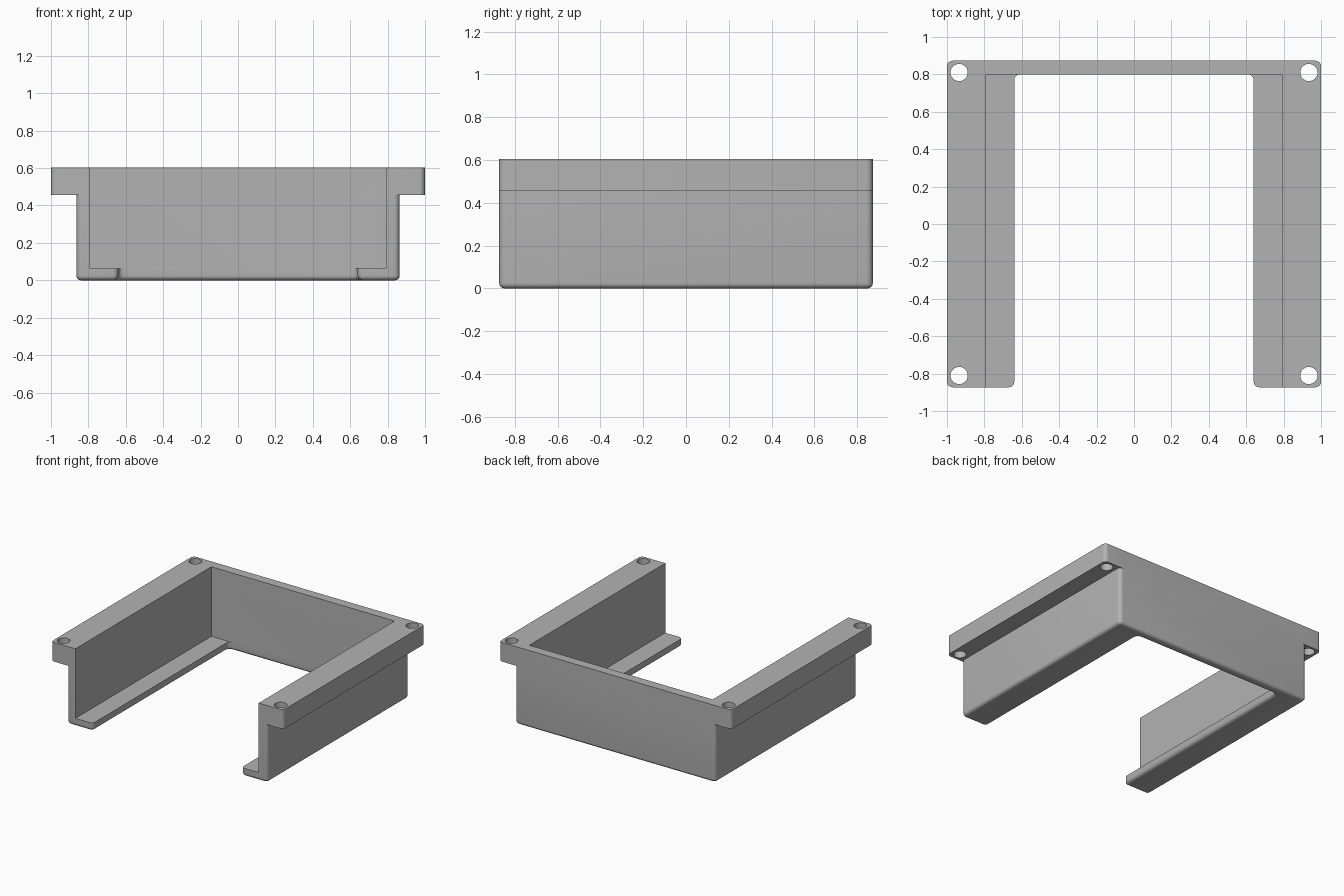
import bpy, bmesh, math
from mathutils import Vector

if "Cube" in bpy.data.objects:
    bpy.data.objects.remove(bpy.data.objects["Cube"], do_unlink=True)

W, D, H = 1.0, 0.873, 0.604           # half width, half depth, height
WALL, INNER, LIP = 0.864, 0.79, 0.64  # half widths of wall outside, wall inside, lip edge
BACK, LIP_Z, FLANGE_Z = 0.80, 0.062, 0.455
R = 0.03

grey = bpy.data.materials.new("grey plastic")
grey.use_nodes = True
colour = (0.45, 0.45, 0.45, 1)
grey.diffuse_color = colour
grey.node_tree.nodes["Principled BSDF"].inputs["Base Color"].default_value = colour


def prism(name, outline, z0, z1, corner=0, bottom=0):
    """Extrude an outline, rounding its upright corners and then its lower rim."""
    bm = bmesh.new()
    base = bm.faces.new([bm.verts.new((x, y, z0)) for x, y in outline])
    up = bmesh.ops.extrude_face_region(bm, geom=[base])["geom"]
    bmesh.ops.translate(bm, verts=[v for v in up if isinstance(v, bmesh.types.BMVert)],
                        vec=Vector((0, 0, z1 - z0)))
    bmesh.ops.recalc_face_normals(bm, faces=bm.faces)
    if corner:
        edges = [e for e in bm.edges if abs(e.verts[0].co.z - e.verts[1].co.z) > 0.01]
        bmesh.ops.bevel(bm, geom=edges, offset=corner, segments=6, profile=0.5, affect='EDGES')
    if bottom:
        edges = [e for e in bm.edges if all(abs(v.co.z - z0) < 1e-5 for v in e.verts)]
        bmesh.ops.bevel(bm, geom=edges, offset=bottom, segments=6, profile=0.5, affect='EDGES')
    bmesh.ops.recalc_face_normals(bm, faces=bm.faces)
    mesh = bpy.data.meshes.new(name)
    bm.to_mesh(mesh)
    bm.free()
    mesh.materials.append(grey)
    obj = bpy.data.objects.new(name, mesh)
    bpy.context.collection.objects.link(obj)
    return obj


def rect(x, y0, y1):
    return [(-x, y0), (x, y0), (x, y1), (-x, y1)]


def combine(target, tool, operation):
    mod = target.modifiers.new(operation.lower(), 'BOOLEAN')
    mod.operation, mod.object, mod.solver = operation, tool, 'EXACT'
    bpy.context.view_layer.objects.active = target
    bpy.ops.object.modifier_apply(modifier=mod.name)
    bpy.data.objects.remove(tool, do_unlink=True)


# U-shaped tray body with rounded corners and lower rim
u_outline = [(-WALL, -D), (-LIP, -D), (-LIP, BACK), (LIP, BACK),
             (LIP, -D), (WALL, -D), (WALL, D), (-WALL, D)]
bracket = prism("under_desk_bracket", u_outline, 0, H, R, 0.025)

# Mounting flange along both sides
combine(bracket, prism("flange", rect(W, -D, D), FLANGE_Z, H, R), 'UNION')

# Cavity above the lips, open at the front and top
combine(bracket, prism("cavity", rect(INNER, -D - 1, BACK), LIP_Z, H + 1), 'DIFFERENCE')

# Four screw holes
for sx in (-1, 1):
    for sy in (-1, 1):
        circle = [(sx * 0.935 + 0.046 * math.cos(i * math.tau / 32),
                   sy * 0.81 + 0.046 * math.sin(i * math.tau / 32)) for i in range(32)]
        combine(bracket, prism("hole", circle, FLANGE_Z - 0.1, H + 0.1), 'DIFFERENCE')

bpy.ops.object.select_all(action='DESELECT')
bracket.select_set(True)
bpy.context.view_layer.objects.active = bracket
bpy.ops.object.shade_smooth_by_angle(angle=math.radians(30))
